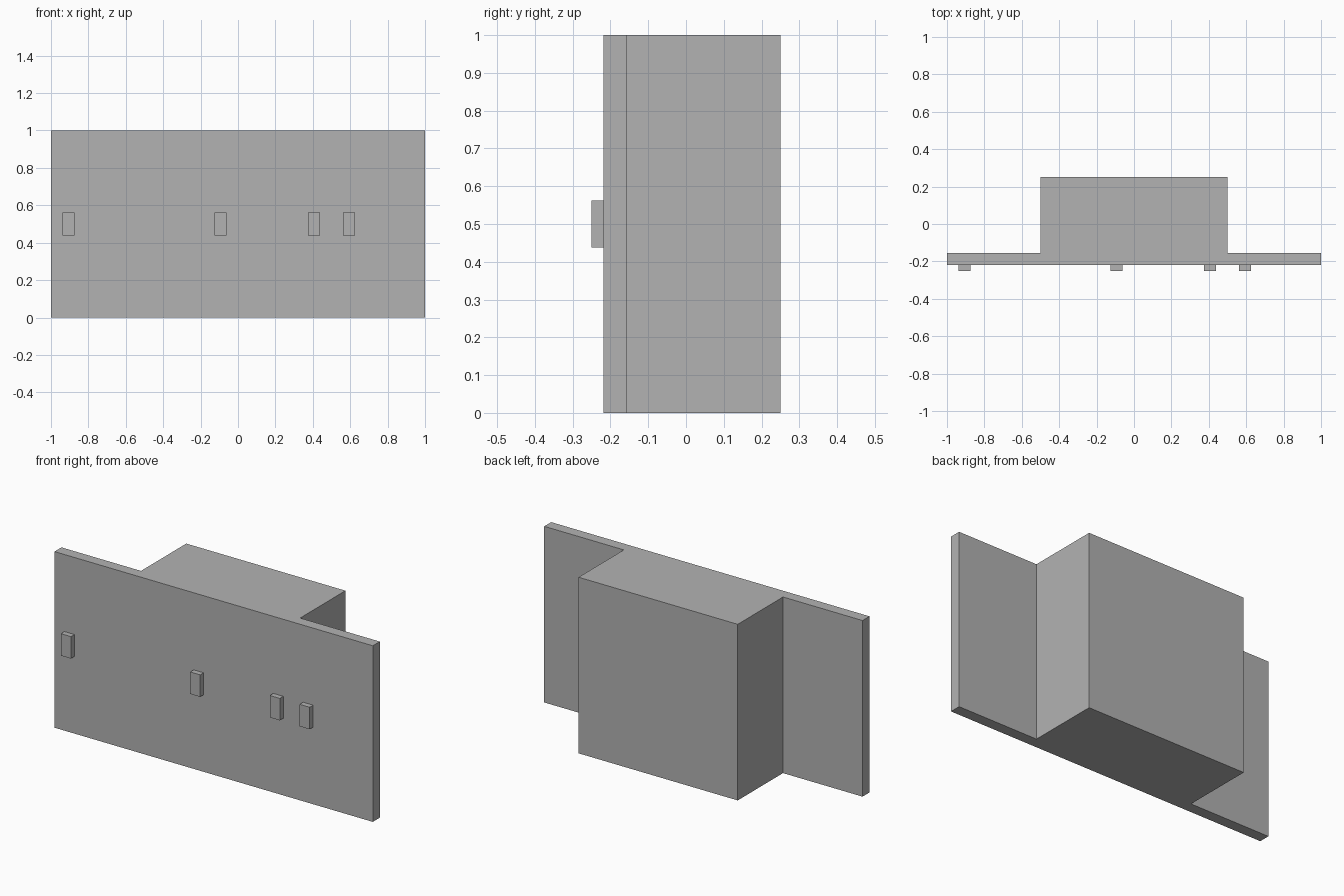
import bpy
import bmesh

if "Cube" in bpy.data.objects:
    bpy.data.objects.remove(bpy.data.objects["Cube"])

grey = bpy.data.materials.new("plain_grey")
grey.diffuse_color = (0.448, 0.448, 0.448, 1)
grey.use_nodes = True
grey.node_tree.nodes["Principled BSDF"].inputs["Base Color"].default_value = grey.diffuse_color


def extrude_outline(name, outline, z0, z1):
    """Raise a flat xy outline into a solid between two heights."""
    bm = bmesh.new()
    face = bm.faces.new([bm.verts.new((x, y, z0)) for x, y in outline])
    top = bmesh.ops.extrude_face_region(bm, geom=[face])["geom"]
    verts = [v for v in top if isinstance(v, bmesh.types.BMVert)]
    bmesh.ops.translate(bm, verts=verts, vec=(0, 0, z1 - z0))
    bmesh.ops.recalc_face_normals(bm, faces=bm.faces)
    mesh = bpy.data.meshes.new(name)
    bm.to_mesh(mesh)
    bm.free()
    mesh.materials.append(grey)
    obj = bpy.data.objects.new(name, mesh)
    bpy.context.collection.objects.link(obj)
    return obj


FRONT, PANEL_BACK, BACK = -0.21875, -0.15625, 0.25

# Wide front panel and the narrower box behind it, as one T-shaped solid
half = [(1, FRONT), (1, PANEL_BACK), (0.5, PANEL_BACK), (0.5, BACK)]
extrude_outline("panel_and_box", half + [(-x, y) for x, y in reversed(half)], 0, 1)

# Small upright handles on the panel front
for i, x in enumerate((-0.90625, -0.09375, 0.40625, 0.59375), 1):
    a, b = x - 0.03125, x + 0.03125
    extrude_outline(f"handle_{i}", [(a, -0.25), (b, -0.25), (b, FRONT), (a, FRONT)],
                    0.4375, 0.5625)
